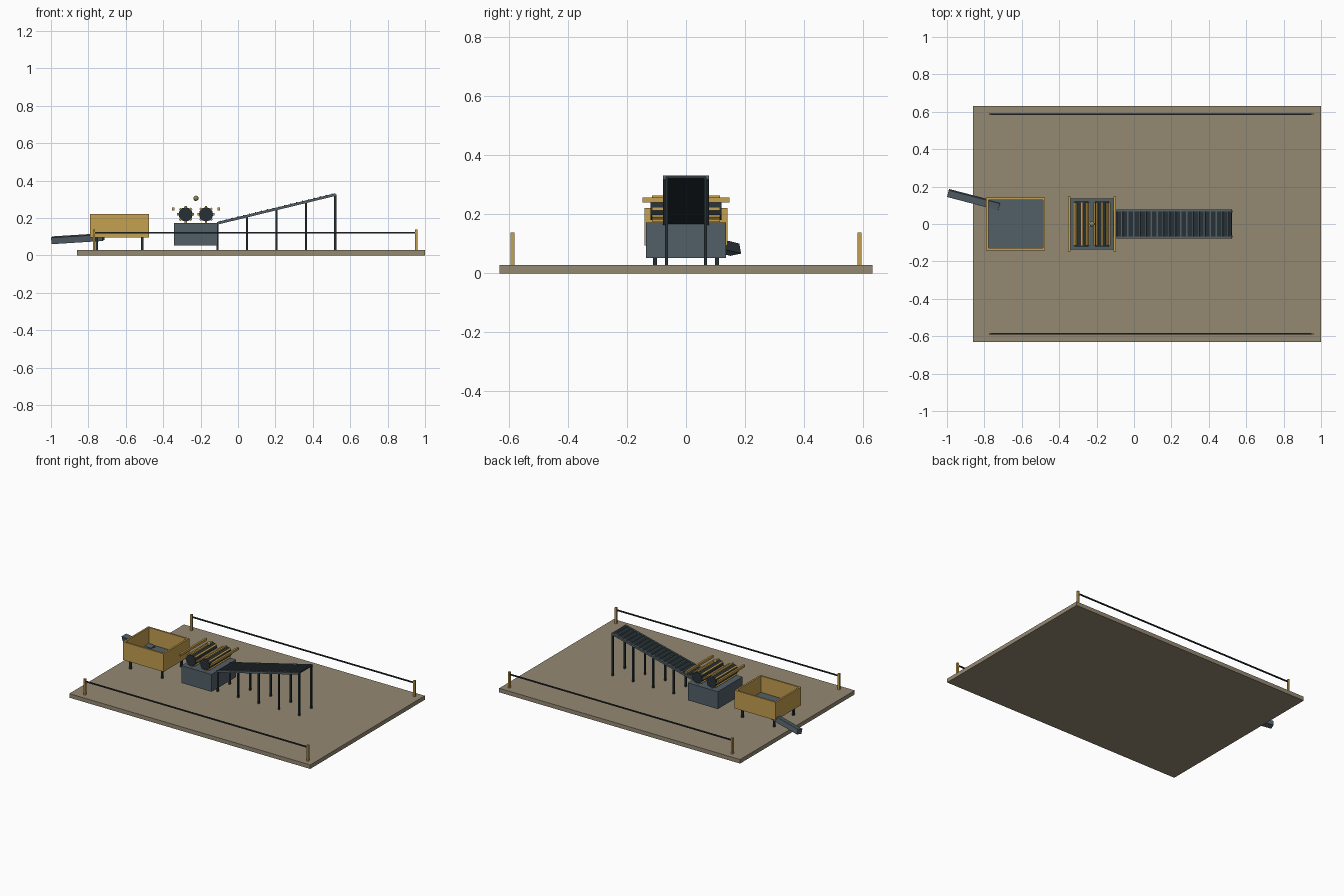
import bpy
from math import atan2, cos, sin, pi, hypot

if "Cube" in bpy.data.objects:
    bpy.data.objects.remove(bpy.data.objects["Cube"])


def material(name, rgb):
    m = bpy.data.materials.new(name)
    m.diffuse_color = (*rgb, 1)
    m.use_nodes = True
    m.node_tree.nodes["Principled BSDF"].inputs["Base Color"].default_value = m.diffuse_color
    return m


EARTH = material("earth", (0.30, 0.25, 0.17))
OCHRE = material("ochre", (0.56, 0.35, 0.08))
STEEL = material("steel", (0.085, 0.115, 0.135))
DARK = material("dark", (0.02, 0.03, 0.036))
OLIVE = material("olive", (0.25, 0.25, 0.08))


def box(name, loc, size, mat, rot=(0, 0, 0)):
    bpy.ops.mesh.primitive_cube_add(size=1, location=loc, rotation=rot)
    o = bpy.context.object
    o.name = name
    for v in o.data.vertices:
        v.co = [c * s for c, s in zip(v.co, size)]
    o.data.materials.append(mat)
    return o


def rod(name, loc, radius, length, mat, rot=(0, 0, 0), sides=12):
    bpy.ops.mesh.primitive_cylinder_add(vertices=sides, radius=radius, depth=length,
                                        location=loc, rotation=rot)
    o = bpy.context.object
    o.name = name
    o.data.materials.append(mat)
    return o


# Ground slab
box("ground_slab", (0.07, 0, 0.014), (1.86, 1.264, 0.028), EARTH)

# Safety rails on both sides
for s in (-1, 1):
    for x in (-0.77, 0.952):
        box("rail_post", (x, s * 0.588, 0.083), (0.013, 0.013, 0.112), OCHRE)
    box("safety_rail", (0.091, s * 0.588, 0.122), (1.72, 0.008, 0.008), DARK)

# Collecting bin: floor, four walls, legs
BX, BZ = -0.633, 0.158
box("bin_floor", (BX, 0, 0.101), (0.31, 0.274, 0.012), STEEL)
for s in (-1, 1):
    box("bin_side_wall", (BX, s * 0.135, BZ), (0.316, 0.012, 0.126), OCHRE)
    box("bin_end_wall", (BX + s * 0.152, 0, BZ), (0.012, 0.27, 0.126), OCHRE)
    for x in (-0.755, -0.511):
        box("bin_leg", (x, s * 0.105, 0.063), (0.013, 0.013, 0.07), DARK)

# Discharge chute
box("chute", (-0.857, 0.13, 0.089), (0.283, 0.038, 0.035), STEEL,
    (0.2, -0.06, -0.255))

# Crusher body
box("crusher_body", (-0.225, 0, 0.1125), (0.232, 0.272, 0.121), STEEL)

# Toothed rollers
for cx in (-0.28, -0.171):
    cz = 0.219
    rod("roller", (cx, 0, cz), 0.038, 0.24, DARK, (pi / 2, 0, 0), 12)
    for i in range(8):
        a = i * pi / 4
        box("roller_bar", (cx + 0.039 * sin(a), 0, cz + 0.039 * cos(a)),
            (0.012, 0.232, 0.012), OCHRE, (0, a, 0))

# Guard bars beside the rollers
for s in (-1, 1):
    box("guard_bar", (-0.225 + s * 0.122, 0, 0.249), (0.013, 0.294, 0.016), OCHRE)

# Ball above the rollers
bpy.ops.mesh.primitive_uv_sphere_add(segments=12, ring_count=8, radius=0.014,
                                     location=(-0.225, 0, 0.305))
ball = bpy.context.object
ball.name = "ball"
ball.data.materials.append(OLIVE)

# Inclined conveyor: belt, side rails, slats, legs
X0, Z0, X1, Z1 = -0.112, 0.171, 0.522, 0.325
tilt = atan2(Z1 - Z0, X1 - X0)
length = hypot(X1 - X0, Z1 - Z0)


def on_belt(x, lift=0):
    t = (x - X0) / (X1 - X0)
    return x - lift * sin(tilt), Z0 + t * (Z1 - Z0) + lift * cos(tilt)


mx, mz = on_belt((X0 + X1) / 2)
box("conveyor_belt", (mx, 0, mz), (length, 0.136, 0.008), DARK, (0, -tilt, 0))
for s in (-1, 1):
    box("conveyor_rail", (mx, s * 0.072, mz), (length, 0.011, 0.014), STEEL, (0, -tilt, 0))
for i in range(20):
    x, z = on_belt(X0 + 0.018 + i * 0.0315, 0.0065)
    box("belt_slat", (x, 0, z), (0.007, 0.136, 0.007), STEEL, (0, -tilt, 0))
for i in range(5):
    x = -0.110 + i * 0.1575
    z = on_belt(x)[1]
    for s in (-1, 1):
        box("conveyor_leg", (x, s * 0.066, (z + 0.028) / 2), (0.011, 0.011, z - 0.028), DARK)
